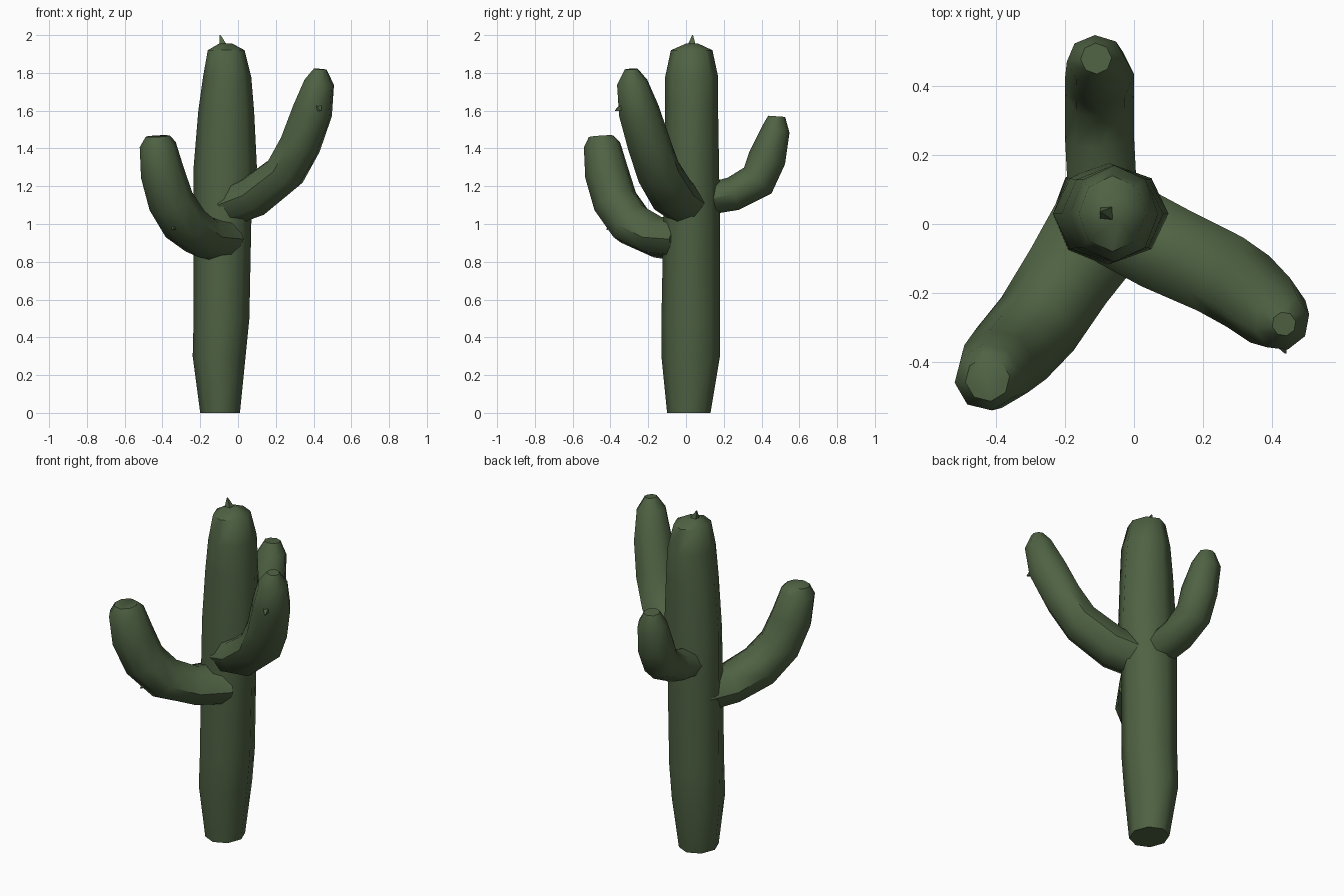
import bpy, bmesh, math
from mathutils import Vector

cube = bpy.data.objects.get("Cube")
if cube:
    bpy.data.objects.remove(cube, do_unlink=True)

green = bpy.data.materials.new("cactus green")
green.use_nodes = True
color = (0.078, 0.122, 0.056, 1)
green.diffuse_color = color
green.node_tree.nodes["Principled BSDF"].inputs["Base Color"].default_value = color


def finish(name, bm):
    bmesh.ops.recalc_face_normals(bm, faces=bm.faces)
    mesh = bpy.data.meshes.new(name)
    bm.to_mesh(mesh)
    bm.free()
    mesh.materials.append(green)
    obj = bpy.data.objects.new(name, mesh)
    bpy.context.collection.objects.link(obj)
    bpy.ops.object.select_all(action='DESELECT')
    obj.select_set(True)
    bpy.context.view_layer.objects.active = obj
    bpy.ops.object.shade_smooth_by_angle(angle=math.radians(50))
    return obj


def loft(name, rings, sides=8):
    """Skin a list of (centre, side axis, up axis) elliptical rings."""
    bm = bmesh.new()
    loops = []
    for c, u, v in rings:
        angles = [math.tau * i / sides for i in range(sides)]
        loops.append([bm.verts.new(c + u * math.cos(a) + v * math.sin(a)) for a in angles])
    for a, b in zip(loops, loops[1:]):
        for i in range(sides):
            j = (i + 1) % sides
            bm.faces.new((a[i], a[j], b[j], b[i]))
    bm.faces.new(loops[0])
    bm.faces.new(loops[-1])
    return finish(name, bm)


def arm(name, path):
    """Bent arm along (x, y, z, half width, half depth) stations."""
    pts = [Vector(p[:3]) for p in path]
    heading = pts[-1] - pts[0]
    side = Vector((-heading.y, heading.x, 0)).normalized()
    rings = []
    for i, p in enumerate(path):
        tangent = (pts[min(i + 1, len(pts) - 1)] - pts[max(i - 1, 0)]).normalized()
        up = tangent.cross(side).normalized()
        rings.append((pts[i], side * p[3], up * p[4]))
    return loft(name, rings)


def thorn(name, base, tip, radius):
    base, tip = Vector(base), Vector(tip)
    axis = (tip - base).normalized()
    u = axis.orthogonal().normalized()
    v = axis.cross(u)
    return loft(name, [(base, u * radius, v * radius),
                       (tip, u * 0.003, v * 0.003)], sides=4)


# Trunk: (z, x min, x max, y min, y max)
trunk = [
    (0.0, -0.20, 0.01, -0.10, 0.13),
    (0.30, -0.24, 0.04, -0.13, 0.18),
    (0.50, -0.235, 0.06, -0.13, 0.18),
    (1.0, -0.235, 0.07, -0.12, 0.18),
    (1.30, -0.235, 0.10, -0.115, 0.175),
    (1.60, -0.21, 0.085, -0.11, 0.17),
    (1.78, -0.185, 0.07, -0.11, 0.17),
    (1.92, -0.16, 0.035, -0.08, 0.14),
    (1.955, -0.10, -0.03, 0.0, 0.065),
]
loft("trunk", [(Vector(((a + b) / 2, (c + d) / 2, z)),
                Vector(((b - a) / 2, 0, 0)), Vector((0, (d - c) / 2, 0)))
               for z, a, b, c, d in trunk])

# Three arms curving outward and up
arm("right_front_arm", [
    (-0.09, 0.0, 0.92, 0.15, 0.12),
    (-0.19, -0.15, 0.93, 0.135, 0.11),
    (-0.28, -0.29, 1.0, 0.13, 0.12),
    (-0.355, -0.375, 1.12, 0.125, 0.12),
    (-0.40, -0.42, 1.27, 0.115, 0.12),
    (-0.425, -0.445, 1.42, 0.095, 0.10),
    (-0.425, -0.45, 1.465, 0.065, 0.065),
])
arm("left_arm", [
    (-0.04, 0.0, 1.10, 0.13, 0.11),
    (0.09, -0.07, 1.15, 0.13, 0.115),
    (0.25, -0.145, 1.275, 0.125, 0.11),
    (0.33, -0.195, 1.42, 0.12, 0.11),
    (0.395, -0.25, 1.60, 0.11, 0.11),
    (0.43, -0.285, 1.75, 0.085, 0.08),
    (0.435, -0.29, 1.82, 0.035, 0.035),
])
arm("back_arm", [
    (-0.09, 0.06, 1.12, 0.10, 0.08),
    (-0.10, 0.25, 1.16, 0.10, 0.09),
    (-0.10, 0.38, 1.23, 0.10, 0.10),
    (-0.10, 0.43, 1.35, 0.10, 0.10),
    (-0.11, 0.475, 1.50, 0.085, 0.075),
    (-0.11, 0.48, 1.57, 0.045, 0.045),
])

# Small thorns
thorn("top_thorn", (-0.075, 0.03, 1.93), (-0.095, 0.035, 2.0), 0.035)
thorn("left_arm_thorn", (0.42, -0.33, 1.62), (0.44, -0.375, 1.60), 0.03)
thorn("right_front_arm_thorn", (-0.32, -0.37, 1.0), (-0.35, -0.42, 0.97), 0.03)
